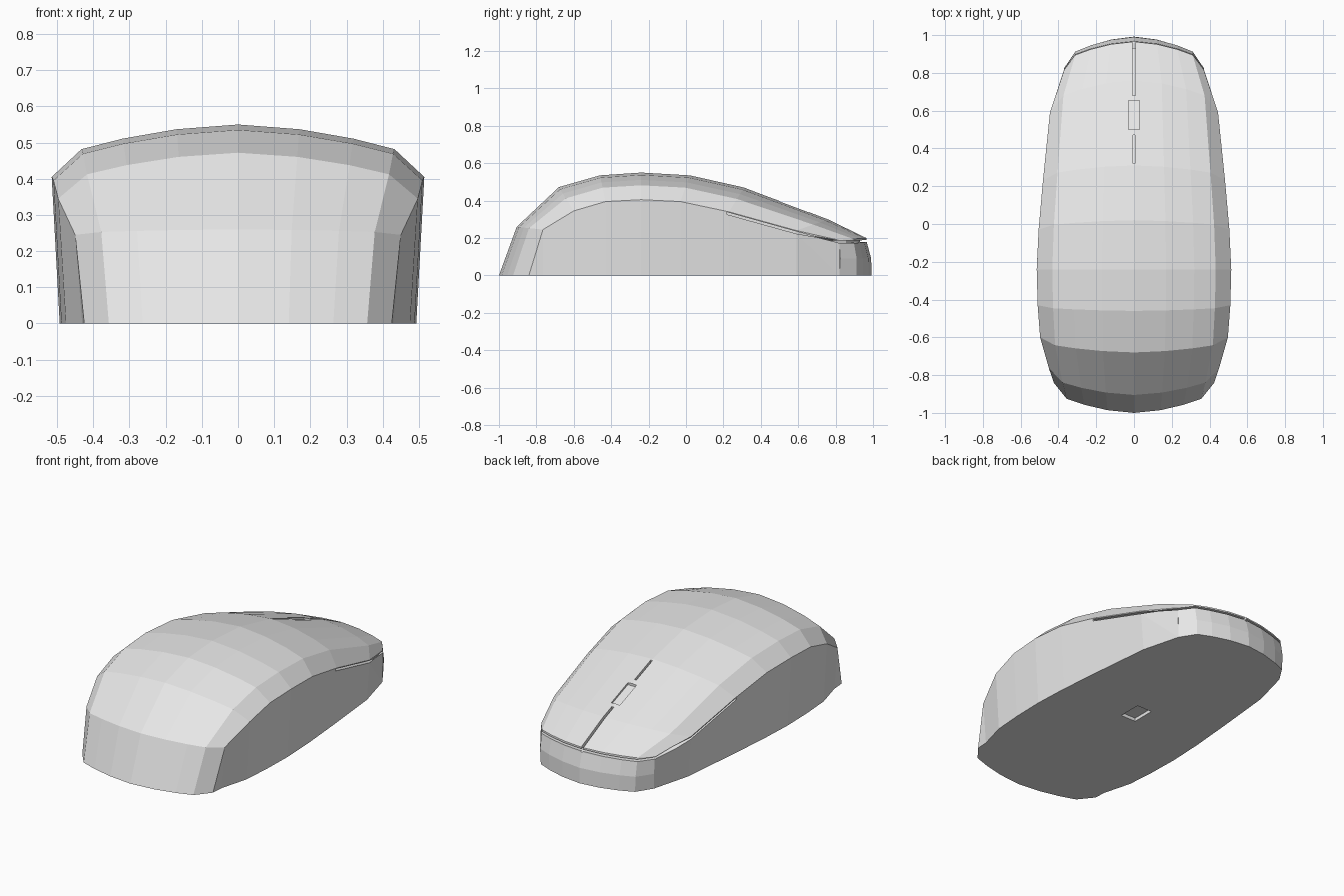
import bpy, bmesh

cube = bpy.data.objects.get("Cube")
if cube:
    bpy.data.objects.remove(cube)

grey = bpy.data.materials.new("light grey plastic")
grey.use_nodes = True
COLOR = (0.8, 0.8, 0.8, 1)
grey.diffuse_color = COLOR
grey.node_tree.nodes["Principled BSDF"].inputs["Base Color"].default_value = COLOR

# Cross rows, tail to nose: centre y, centre z, side half width, side y, side z
ROWS = [
    (-1.0, 0, .425, -.84, 0), (-.905, .26, .45, -.765, .245),
    (-.68, .472, .497, -.6, .345), (-.46, .535, .51, -.43, .395),
    (-.24, .55, .515, -.24, .405), (.02, .535, .505, -.03, .395),
    (.31, .47, .482, .23, .34), (.76, .3, .445, .59, .24),
    (.965, .2, .37, .815, .189), (.968, .172, .37, .82, .17),
    (.99, .09, .37, .825, .09), (.992, 0, .365, .82, 0),
]
LIP = 8                                  # row at the front edge of the top
FRACTION = [0, .33, .62, .84, 1]         # column position across the half width
DROP = [0, .09, .27, .47, 1]             # how far each column falls to the side


def make_object(name, bm):
    bmesh.ops.recalc_face_normals(bm, faces=bm.faces)
    mesh = bpy.data.meshes.new(name)
    bm.to_mesh(mesh)
    bm.free()
    obj = bpy.data.objects.new(name, mesh)
    bpy.context.collection.objects.link(obj)
    mesh.materials.append(grey)
    return obj


# Body: lofted top and nose, flat side walls, flat base
bm = bmesh.new()
columns = [(-f, d) for f, d in zip(FRACTION[:0:-1], DROP[:0:-1])] + list(zip(FRACTION, DROP))
grid = [[bm.verts.new((f * w, cy + (sy - cy) * d, cz + (sz - cz) * d)) for f, d in columns]
        for cy, cz, w, sy, sz in ROWS]
for a, b in zip(grid, grid[1:]):
    for i in range(len(columns) - 1):
        bm.faces.new((a[i], a[i + 1], b[i + 1], b[i]))
feet = {}
for side, sign in ((0, -1), (-1, 1)):
    foot = [grid[0][side]]
    foot += [bm.verts.new((sign * .957 * r[2], r[3], 0)) for r in ROWS[1:LIP]]
    feet[side] = foot
    bm.faces.new((foot[0], grid[1][side], foot[1]))
    for i in range(1, LIP - 1):
        bm.faces.new((foot[i], grid[i][side], grid[i + 1][side], foot[i + 1]))
    bm.faces.new([foot[-1]] + [row[side] for row in grid[LIP - 1:]])
bm.faces.new(grid[0] + feet[-1][1:] + grid[-1][::-1] + feet[0][:0:-1])
body = make_object("mouse_body", bm)


def loft(name, rings):
    """Closed tube through four-point rings."""
    bm = bmesh.new()
    rings = [[bm.verts.new(p) for p in ring] for ring in rings]
    for a, b in zip(rings, rings[1:]):
        for i in range(4):
            j = (i + 1) % 4
            bm.faces.new((a[i], a[j], b[j], b[i]))
    bm.faces.new(rings[0])
    bm.faces.new(rings[-1][::-1])
    return make_object(name, bm)


def top_height(y):
    for (y0, z0, *_), (y1, z1, *_) in zip(ROWS[:LIP], ROWS[1:LIP + 1]):
        if y <= y1:
            break
    return z0 + (z1 - z0) * (y - y0) / (y1 - y0)


def top_cut(name, half, depth, stations):
    """Recess of even depth that follows the top centre line."""
    return loft(name, [[(-half, y, top_height(y) - depth), (half, y, top_height(y) - depth),
                        (half, y, .7), (-half, y, .7)] for y in stations])


# Seam under the button plate, from one side round the nose to the other
seam = [(.485, .22, .332), (.445, .59, .229), (.37, .815, .18), (.31, .9, .18),
        (.23, .94, .181), (.12, .965, .183), (0, .975, .185)]
seam += [(-x, y, z) for x, y, z in seam[-2::-1]]
rings = []
for x, y, z in seam:
    inner, outer, h = .91, 1.12, .006
    yi, yo = (y - .045, y + .06) if y > .8 else (y, y)
    rings.append([(x * inner, yi, z - h), (x * outer, yo, z - h),
                  (x * outer, yo, z + h), (x * inner, yi, z + h)])

cutters = [
    loft("seam_cutter", rings),
    top_cut("front_groove_cutter", .007, .025, (.68, .76, .99)),
    top_cut("rear_groove_cutter", .006, .02, (.32, .47)),
    top_cut("wheel_cutter", .028, .014, (.5, .655)),
    loft("sensor_cutter", [[(-.05, y, -.1), (.05, y, -.1), (.05, y, .02), (-.05, y, .02)]
                           for y in (-.05, .09)]),
]

# Cut the grooves and recesses into the body, then drop the cutters
for cutter in cutters:
    cutter.hide_render = True
    mod = body.modifiers.new(cutter.name, "BOOLEAN")
    mod.operation = "DIFFERENCE"
    mod.solver = "EXACT"
    mod.object = cutter
graph = bpy.context.evaluated_depsgraph_get()
cut_mesh = bpy.data.meshes.new_from_object(body.evaluated_get(graph))
body.modifiers.clear()
body.data = cut_mesh
body.data.materials.clear()
body.data.materials.append(grey)
for poly in body.data.polygons:
    poly.material_index = 0
for cutter in cutters:
    bpy.data.objects.remove(cutter)
